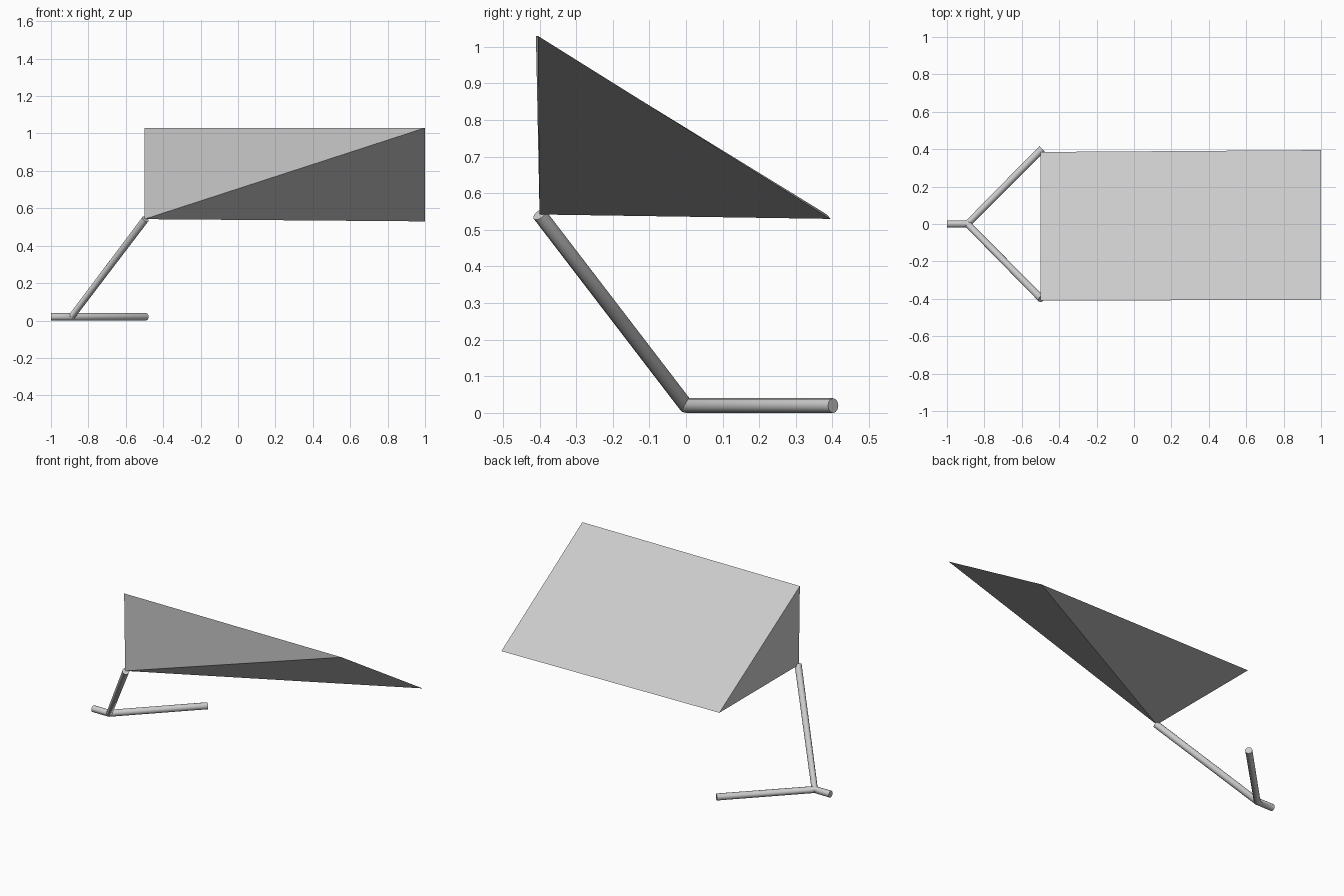
import bpy, bmesh

if "Cube" in bpy.data.objects:
    bpy.data.objects.remove(bpy.data.objects["Cube"])

# Folded wedge body: one sloping rectangle plus one front lower corner
top_l, top_r = (-0.5, -0.41, 1.03), (1.0, -0.405, 1.03)
back_l, back_r = (-0.5, 0.385, 0.542), (1.0, 0.395, 0.53)
corner = (-0.5, -0.4, 0.542)
bm = bmesh.new()
tl, tr, bl, br, c = [bm.verts.new(p) for p in (top_l, top_r, back_l, back_r, corner)]
for face in ((tl, tr, br), (tl, br, bl), (c, tr, tl), (c, br, tr), (c, bl, br), (c, tl, bl)):
    bm.faces.new(face)
bmesh.ops.recalc_face_normals(bm, faces=bm.faces)
mesh = bpy.data.meshes.new("wedge_panel")
bm.to_mesh(mesh)
bm.free()
bpy.context.collection.objects.link(bpy.data.objects.new("wedge_panel", mesh))


def rod(name, points, radius=0.02):
    """Bent round rod with closed ends, mitred at its bend."""
    curve = bpy.data.curves.new(name, 'CURVE')
    curve.dimensions = '3D'
    curve.bevel_depth = radius
    curve.bevel_resolution = 4
    curve.use_fill_caps = True
    spline = curve.splines.new('POLY')
    spline.points.add(len(points) - 1)
    for pt, co in zip(spline.points, points):
        pt.co = (*co, 1)
    spline.use_smooth = True
    obj = bpy.data.objects.new(name, curve)
    bpy.context.collection.objects.link(obj)
    return obj


# Shared stub, then one rod rises to the panel corner and one lies flat
stub, joint = (-1.0, 0, 0.02), (-0.89, 0, 0.02)
rod("support_rod", (stub, joint, (-0.495, -0.4, 0.542)))
rod("ground_rod", (stub, joint, (-0.492, 0.402, 0.02)))
